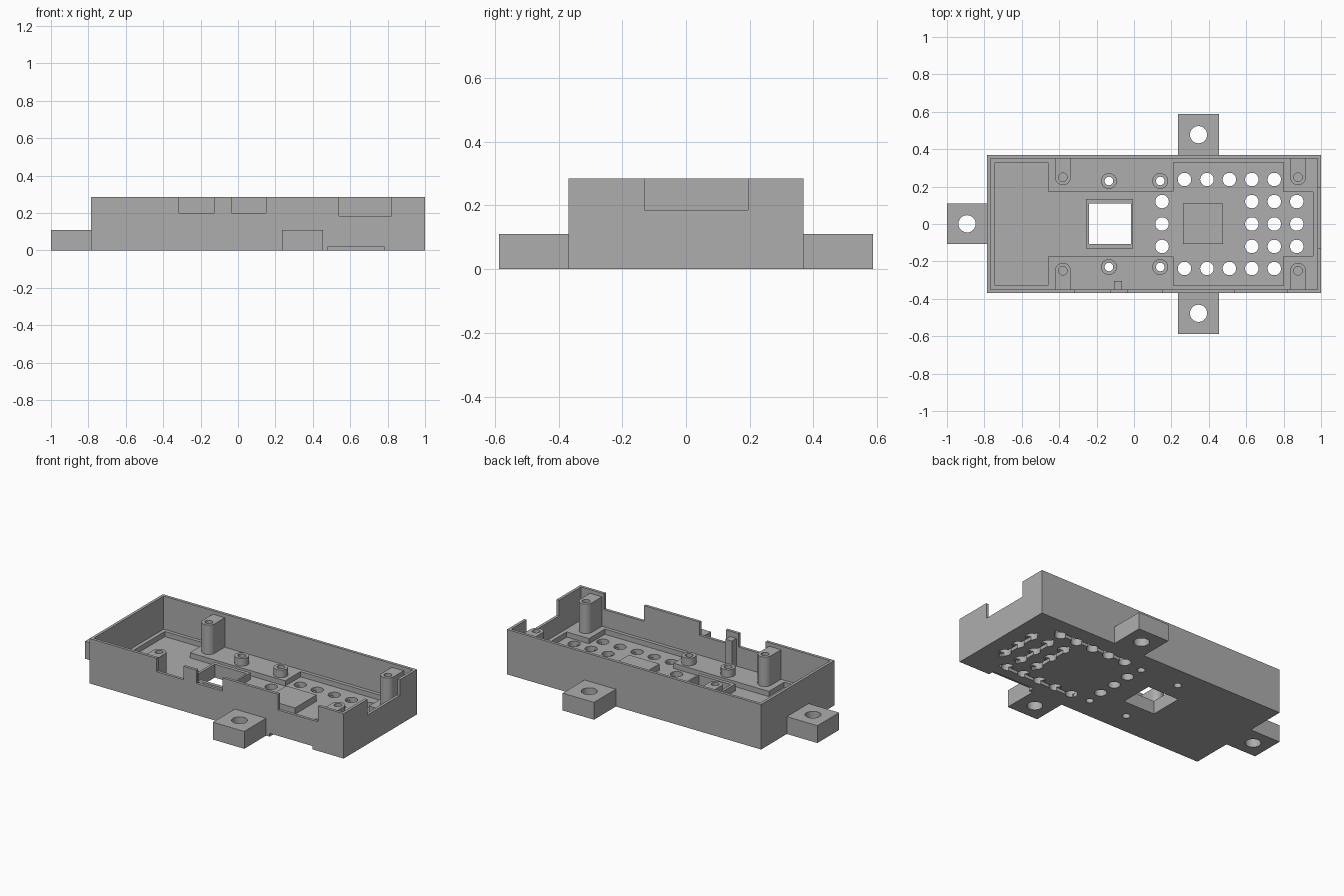
import bpy, bmesh
from math import cos, sin, pi

cube = bpy.data.objects.get("Cube")
if cube:
    bpy.data.objects.remove(cube, do_unlink=True)

grey = bpy.data.materials.new("matte grey")
grey.use_nodes = True
COLOUR = (0.42, 0.42, 0.42, 1)
grey.diffuse_color = COLOUR
grey.node_tree.nodes["Principled BSDF"].inputs["Base Color"].default_value = COLOUR


def prism(name, outline, z0, z1):
    """Extrude a flat counter-clockwise outline from z0 to z1."""
    bm = bmesh.new()
    base = bm.faces.new([bm.verts.new((x, y, z0)) for x, y in outline])
    up = bmesh.ops.extrude_face_region(bm, geom=[base])
    top = [v for v in up["geom"] if isinstance(v, bmesh.types.BMVert)]
    bmesh.ops.translate(bm, verts=top, vec=(0, 0, z1 - z0))
    bmesh.ops.recalc_face_normals(bm, faces=bm.faces)
    mesh = bpy.data.meshes.new(name)
    bm.to_mesh(mesh)
    bm.free()
    mesh.materials.append(grey)
    obj = bpy.data.objects.new(name, mesh)
    bpy.context.collection.objects.link(obj)
    return obj


def box(name, x0, x1, y0, y1, z0, z1):
    return prism(name, [(x0, y0), (x1, y0), (x1, y1), (x0, y1)], z0, z1)


def cylinder(name, x, y, r, z0, z1, n=32):
    ring = [(x + r * cos(2 * pi * i / n), y + r * sin(2 * pi * i / n)) for i in range(n)]
    return prism(name, ring, z0, z1)


def cut(target, cutters):
    """Subtract every cutter, keep the result and remove the cutters."""
    for c in cutters:
        c.hide_render = True
        mod = target.modifiers.new("cut", "BOOLEAN")
        mod.operation, mod.solver, mod.object = "DIFFERENCE", "EXACT", c
    bpy.context.view_layer.update()
    graph = bpy.context.evaluated_depsgraph_get()
    mesh = bpy.data.meshes.new_from_object(target.evaluated_get(graph))
    target.modifiers.clear()
    target.data = mesh
    for c in cutters:
        bpy.data.objects.remove(c, do_unlink=True)


def smooth(obj):
    bpy.ops.object.select_all(action="DESELECT")
    obj.select_set(True)
    bpy.context.view_layer.objects.active = obj
    bpy.ops.object.shade_smooth_by_angle(angle=pi / 6)


LEFT, RIGHT, SIDE, TOP = -0.785, 1.0, 0.368, 0.285
WALL, LEDGE, FLOOR = 0.018, 0.075, 0.042
STANDOFFS = [(x, s * 0.23) for x in (-0.134, 0.14) for s in (-1, 1)]
WINDOW = (-0.24, -0.016, -0.108, 0.11)

# Open tray: hollow interior and stepped floor pocket
tray = box("tray", LEFT, RIGHT, -SIDE, SIDE, 0, TOP)
cutters = [box("hollow", LEFT + WALL, RIGHT - WALL, WALL - SIDE, SIDE - WALL, LEDGE, 0.5)]
for x0, x1, half in [(-0.743, -0.46, 0.328), (-0.48, 0.23, 0.174),
                     (0.21, 0.80, 0.328), (0.78, 0.957, 0.17)]:
    cutters.append(box("pocket", x0, x1, -half, half, FLOOR, 0.4))

# Connector notches in the front wall and the end wall
for x0, x1, z in [(-0.315, -0.125, 0.2), (-0.035, 0.15, 0.2), (0.54, 0.82, 0.185)]:
    cutters.append(box("notch", x0, x1, -0.5, WALL - SIDE + 0.002, z, 0.45))
cutters.append(box("notch", RIGHT - WALL - 0.002, 1.2, -0.13, 0.195, 0.185, 0.45))

# Ventilation holes, window and screw holes through the floor
PITCH = 0.12
holes = [(0.27 + i * PITCH, s * 0.238) for i in range(5) for s in (-1, 1)]
holes += [(x, j * PITCH) for x in (0.15, 0.63, 0.75, 0.87) for j in (-1, 0, 1)]
cutters += [cylinder("vent", x, y, 0.036, -0.1, 0.2) for x, y in holes]
cutters += [cylinder("screw", x, y, 0.023, -0.1, 0.2, 24) for x, y in STANDOFFS]
cutters.append(box("opening", *WINDOW, -0.1, 0.2))

# Shallow wiring channels on the underside
cutters.append(box("channel", 0.48, 0.78, -0.5, -0.33, -0.1, 0.021))
for s in (-1, 1):
    y = s * 0.25
    cutters.append(box("channel", 0.236, 0.80, y - 0.012, y + 0.012, -0.1, 0.021))
for x in (0.61, 0.73, 0.85):
    cutters.append(box("channel", x, x + 0.024, -0.17, 0.17, -0.1, 0.021))
cut(tray, cutters)
smooth(tray)

# Mounting tabs with through holes
for name, x0, x1, y0, y1 in [("end_tab", -1, LEFT, -0.108, 0.11),
                             ("front_tab", 0.235, 0.455, -0.587, -SIDE),
                             ("back_tab", 0.235, 0.455, SIDE, 0.587)]:
    tab = box(name, x0, x1, y0, y1, 0, 0.11)
    cut(tab, [cylinder("bolt", (x0 + x1) / 2, (y0 + y1) / 2, 0.046, -0.1, 0.3)])
    smooth(tab)

# Tall corner posts, rounded inward and joined to the long walls
R = 0.042
for end, x in (("left_end", -0.38), ("right_end", 0.877)):
    for side, s in (("front", -1), ("back", 1)):
        y, wall = s * 0.25, s * (SIDE - WALL)
        arc = [(x + R * cos(pi * i / 16), y - s * R * sin(pi * i / 16)) for i in range(17)]
        post = prism(f"{end}_{side}_post", arc + [(x - R, wall), (x + R, wall)], LEDGE, 0.262)
        cut(post, [cylinder("bore", x, y, 0.023, 0.12, 0.4, 24)])
        smooth(post)

# Short standoffs
for i, (x, y) in enumerate(STANDOFFS):
    standoff = cylinder(f"standoff_{i + 1}", x, y, R, LEDGE, 0.123)
    cut(standoff, [cylinder("bore", x, y, 0.023, 0, 0.3, 24)])
    smooth(standoff)

# Raised rim around the window, raised pad, and rib behind the front wall
rim = box("window_rim", -0.257, -0.005, -0.13, 0.133, FLOOR, 0.085)
cut(rim, [box("opening", *WINDOW, 0, 0.2)])
box("raised_pad", 0.262, 0.476, -0.108, 0.11, FLOOR, 0.082)
box("wall_rib", -0.108, -0.063, WALL - SIDE, -0.305, LEDGE, 0.25)
